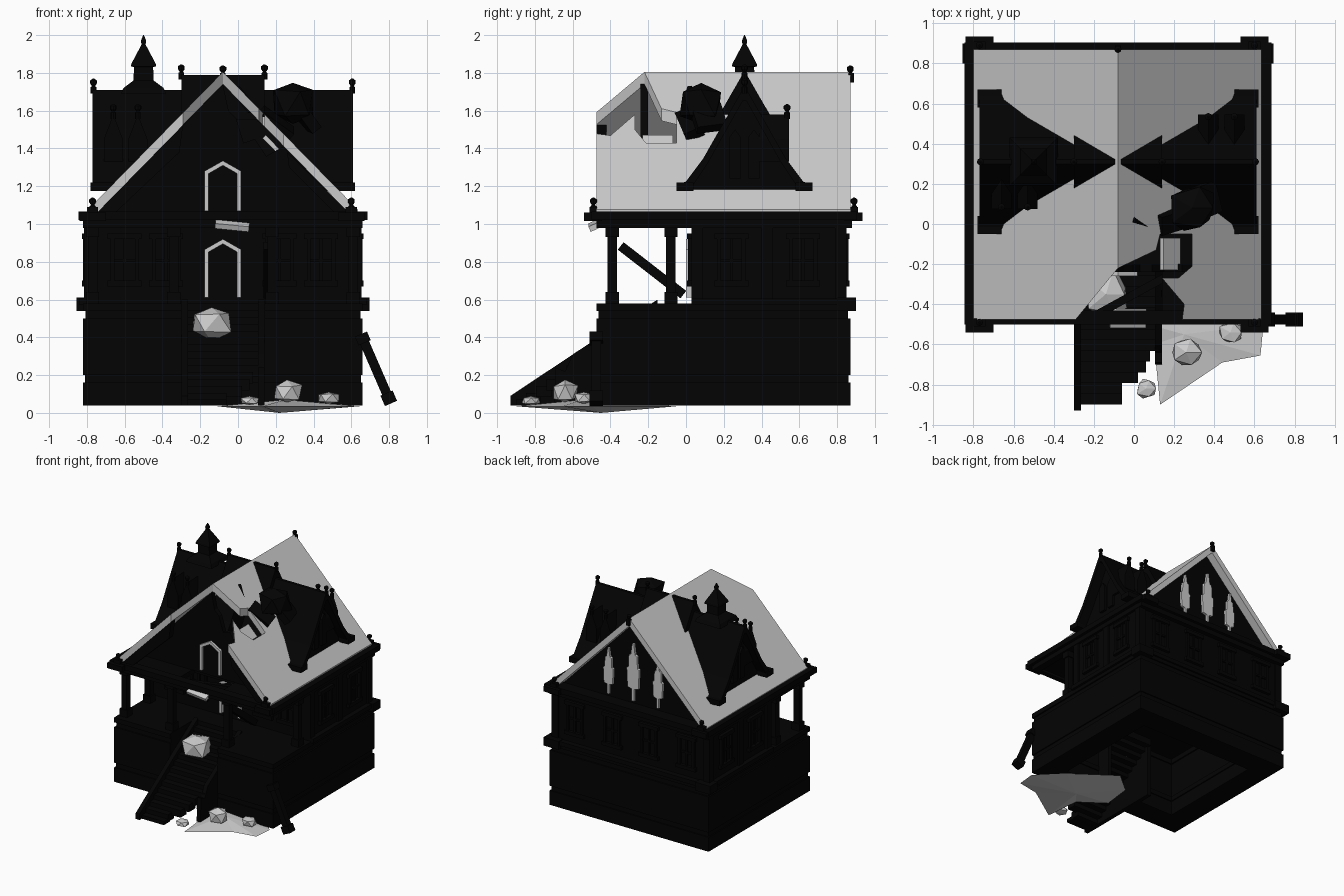
import bpy, bmesh, math, random
from mathutils import Vector, Matrix

if "Cube" in bpy.data.objects:
    bpy.data.objects.remove(bpy.data.objects["Cube"])
random.seed(4)
C, DY = -0.08, 0.31          # house centre line, dormer centre line
dark = bpy.data.materials.new("dark_timber")
dark.diffuse_color = (0.001, 0.001, 0.001, 1)
dark.use_nodes = True
dark.node_tree.nodes["Principled BSDF"].inputs["Base Color"].default_value = dark.diffuse_color

def finish(name, bm, mat=dark, mtx=None):
    bmesh.ops.recalc_face_normals(bm, faces=bm.faces)
    me = bpy.data.meshes.new(name)
    bm.to_mesh(me)
    bm.free()
    ob = bpy.data.objects.new(name, me)
    bpy.context.collection.objects.link(ob)
    if mat:
        me.materials.append(mat)
    if mtx:
        ob.matrix_world = mtx

def boxes(name, lst, mat=dark, mtx=None):
    """Each box is x0, x1, y0, y1, z0, z1."""
    bm = bmesh.new()
    for x0, x1, y0, y1, z0, z1 in lst:
        m = Matrix.Translation(((x0 + x1) / 2, (y0 + y1) / 2, (z0 + z1) / 2))
        bmesh.ops.create_cube(bm, size=1, matrix=m @ Matrix.Diagonal((x1 - x0, y1 - y0, z1 - z0, 1)))
    finish(name, bm, mat, mtx)

def slab(name, loc, a, b, c, rx=0, ry=0, rz=0, mat=dark):
    m = Matrix.Rotation(rz, 4, 'Z') @ Matrix.Rotation(ry, 4, 'Y') @ Matrix.Rotation(rx, 4, 'X')
    boxes(name, [(-a, a, -b, b, -c, c)], mat, Matrix.Translation(loc) @ m)

def skin(name, rings, mat=dark):
    bm = bmesh.new()
    rings = [[bm.verts.new(p) for p in r] for r in rings]
    bm.faces.new(rings[0])
    bm.faces.new(rings[-1])
    n = len(rings[0])
    for a, b in zip(rings, rings[1:]):
        for k in range(n):
            bm.faces.new((a[k], a[(k + 1) % n], b[(k + 1) % n], b[k]))
    finish(name, bm, mat)

def prism_x(name, pts, x0, x1, mat=dark):
    skin(name, [[(x, *p) for p in pts] for x in (x0, x1)], mat)

def prism_y(name, pts, y0, y1, mat=dark):
    skin(name, [[(x, y, z) for x, z in pts] for y in (y0, y1)], mat)

def lathe(name, prof, loc, n=8, turn=0.0):
    ang = [turn + 2 * math.pi * k / n for k in range(n)]
    skin(name, [[(loc[0] + r * math.cos(t), loc[1] + r * math.sin(t), loc[2] + z) for t in ang]
                for r, z in prof])

def finial(*loc):
    lathe("finial", [(.015, -.02), (.015, .015), (.008, .02), (.018, .035), (.018, .05), (.004, .06)], loc)

def rock(name, loc, size, mat=None):
    bm = bmesh.new()
    bmesh.ops.create_icosphere(bm, subdivisions=1, radius=1)
    for v in bm.verts:
        v.co = Vector(loc) + Vector(max(-.8, min(.8, c)) * 1.25 * random.uniform(.75, 1) * s
                                    for c, s in zip(v.co, size))
    finish(name, bm, mat)

# Stone base: hollow stacked courses with an opening for the stairs
t = .2
for z0, z1, d in [(.04, .16, 0), (.16, .20, .01), (.20, .50, 0), (.50, .54, .012), (.54, .58, 0)]:
    x0, x1, y0, y1 = -.82 + d, .66 - d, -.475 + d, .87 - d
    boxes("base_course", [(x0, x0 + t, y0, y1, z0, z1), (x1 - t, x1, y0, y1, z0, z1),
                          (x0 + t, x1 - t, y1 - t, y1, z0, z1),
                          (x0 + t, -.30, y0, y0 + t, z0, z1), (.14, x1 - t, y0, y0 + t, z0, z1)])
boxes("main_floor", [(-.8, .64, -.15, .85, .54, .58), (-.8, -.30, -.45, -.15, .54, .58),
                     (.14, .64, -.45, -.15, .54, .58)])
boxes("base_ledge", [(-.84, -.80, .03, .88, .57, .605), (.64, .68, .03, .88, .57, .605),
                     (-.84, .68, .84, .885, .57, .605)])
boxes("base_corner_blocks", [(x - .07, x + .07, .80, .90, .54, .61) for x in (-.785, .625)])

# Main storey walls with corner posts and framed windows
boxes("storey_walls", [(-.80, .64, .03, .07, .58, 1.0), (-.80, .64, .80, .84, .58, 1.0),
                       (-.80, -.76, .07, .80, .58, 1.0), (.60, .64, .07, .80, .58, 1.0)])
boxes("wall_posts", [(x - .03, x + .03, y - .03, y + .03, .58, 1.0)
                     for x in (-.785, .625) for y in (.06, .43, .82)])
frame = [(-.075, -.055, .70, .92, .02), (.055, .075, .70, .92, .02), (-.09, .09, .92, .95, .025),
         (-.09, .09, .67, .70, .025), (-.008, .008, .70, .92, .012), (-.055, .055, .80, .815, .012)]
for x, y in [(x, y) for x in (-.80, .64) for y in (.24, .62)]:
    boxes("side_window", [(x - d, x + d, y + a, y + b, z0, z1) for a, b, z0, z1, d in frame])
for x, y in [(x, .84) for x in (-.6, -.25, .09, .44)] + [(x, .03) for x in (-.6, -.38, .22, .44)]:
    boxes("window", [(x + a, x + b, y - d, y + d, z0, z1) for a, b, z0, z1, d in frame])

# Porch columns, one fallen, and a broken brace
col = [(-.025, .025, -.025, .025, 0, .40), (-.035, .035, -.035, .035, 0, .06),
       (-.035, .035, -.035, .035, .35, .40)]
for x, y in [(-.77, -.39), (-.34, -.39), (.18, -.39), (-.77, -.08), (.61, -.08)]:
    boxes("porch_column", col, dark, Matrix.Translation((x, y, .58)))
boxes("fallen_column", col, dark, Matrix.Translation((.81, -.475, .05)) @ Matrix.Rotation(-.41, 4, 'Y'))
slab("broken_brace", (.16, -.18, .755), .025, .21, .025, -.66)

# Eaves cornice, broken porch ceiling and corner blocks
for d, z0, z1 in [(0, .98, 1.02), (.025, 1.02, 1.065)]:
    boxes("eaves_cornice", [(-.82 - d, -.76, -.47, .88, z0, z1), (.60, .66 + d, -.47, .88, z0, z1),
                            (-.82 - d, .66 + d, .80, .88 + d, z0, z1),
                            (-.82 - d, .66 + d, -.475 - d, -.43, z0, z1)])
boxes("attic_floor", [(-.78, .62, -.2, .82, 1.0, 1.04), (-.78, -.26, -.45, -.2, 1.0, 1.04),
                      (.14, .62, -.45, -.2, 1.0, 1.04)])
for x, y in [(x, y) for x in (-.77, .60) for y in (-.49, .89)]:
    boxes("corner_block", [(x - .07, x + .07, y - .05, y + .045, 1.015, 1.06),
                           (x - .03, x + .03, y - .02, y + .02, 1.06, 1.09)])
    finial(x, y, 1.08)

# Main gable roof with the broken-open front
def roof_sheet(name, plan):
    skin(name, [[(x, y, 1.805 - 1.02 * abs(x - C) - h) for x, y in plan] for h in (0, .065)], None)

roof_sheet("roof_left", [(-.80, -.475), (-.80, .87), (C, .87), (C, -.22), (-.29, -.475)])
roof_sheet("roof_right", [(C, .87), (.635, .87), (.635, -.475), (.24, -.475), (.25, -.40), (.14, -.27),
                          (.22, -.27), (.29, -.21), (.29, -.05), (.13, -.05), (.11, -.13), (C, -.22)])
finial(C, .87, 1.78)
boxes("ridge_end", [(C - .015, C + .015, .86, .89, 1.75, 1.80)])

# Gable walls, front one ragged, back one with three lancets
prism_y("back_gable", [(-.76, 1.04), (.60, 1.04), (C, 1.74)], .77, .80)
prism_y("front_gable", [(-.76, 1.04), (.60, 1.04), (.24, 1.41), (.15, 1.36), (.09, 1.45), (.03, 1.43),
                        (-.01, 1.56), (-.05, 1.60), (C, 1.74)], -.24, -.20)
prism_y("verge_rafter", [(-.76, 1.05), (-.66, 1.05), (-.31, 1.38), (-.29, 1.53)], -.475, -.42)
prism_y("verge_rafter_right", [(.60, 1.05), (.52, 1.05), (.27, 1.30), (.26, 1.38)], -.475, -.42)
half = [(.012, 0), (.012, .10), (.05, .11), (.058, .27), (.042, .28), (.038, .38), (.02, .39), (.008, .48)]
for x, s in [(C, 1.0), (C - .23, .8), (C + .23, .8)]:
    prism_y("back_lancet", [(x + a * s, 1.09 + b * s) for a, b in half]
            + [(x - a * s, 1.09 + b * s) for a, b in half[::-1]], .79, .82, None)

# Pointed door surrounds
for z0, z1, y in [(.61, .92, 0), (1.07, 1.335, -.26)]:
    arch = [(.097, z0), (.097, z1 - .055), (0, z1), (-.097, z1 - .055), (-.097, z0),
            (-.075, z0), (-.075, z1 - .068), (0, z1 - .025), (.075, z1 - .068), (.075, z0)]
    prism_y("pointed_surround", [(C - a, z) for a, z in arch], y, y + .03, None)

# Cross dormers, turned half round for the left side
shell = [(.36, 1.175), (.36, 1.205), (.31, 1.225), (.22, 1.345), (.012, 1.71)]
inner = [(.005, 1.66), (.19, 1.33), (.27, 1.21), (.27, 1.175)]
pane = [(.02, 1.24), (.02, 1.46), (.05, 1.50), (.08, 1.46), (.08, 1.24)]

def both(h):
    return [(DY + a, z) for a, z in h] + [(DY - a, z) for a, z in h[::-1]]

for s in (1, -1):
    X = lambda d: C + s * d
    prism_x("dormer_body", both(shell), X(.05), X(.61))
    prism_x("dormer_ridge_end", both([(.02, 1.65), (.012, 1.71)]), X(.60), X(.69))
    prism_x("raised_ridge", both([(.15, 1.55), (.012, 1.79)]), X(0), X(.22))
    for t in (1, -1):
        prism_x("dormer_verge", [(DY + t * a, z) for a, z in shell + inner], X(.60), X(.69))
        prism_x("dormer_window", [(DY + t * a, z) for a, z in pane], X(.60), X(.63))
        slab("dormer_foot", (X(.64), DY + t * .315, 1.197), .06, .045, .022)
    finial(X(.22), DY, 1.785)
    finial(X(.685), DY, 1.71)
    # small lucarnes on one slope of each dormer
    for x in (X(.45), X(.58)):
        prism_y("lucarne", [(x - .05, 1.33), (x - .05, 1.45), (x, 1.58), (x + .05, 1.45), (x + .05, 1.33)],
                DY + s * .08, DY + s * .235)
        finial(x, DY + s * .225, 1.575)

# Roof turret
lathe("turret", [(.17, 1.69), (.15, 1.72), (.075, 1.76), (.072, 1.83), (.095, 1.835), (.09, 1.85),
                 (.045, 1.91), (.015, 1.95), (.02, 1.97), (.003, 2.0)], (-.5, DY, 0), 4, math.pi / 4)

# Collapsed roof chunk and splinters
rock("fallen_chimney", (.29, .08, 1.64), (.12, .12, .13), dark)
slab("splinter", (.20, .02, 1.53), .10, .05, .03, .5, .6, .3)
slab("splinter", (.36, .12, 1.56), .07, .08, .03, .2, .9, .4)
slab("splinter", (.03, -.01, 1.66), .08, .02, .02, 0, .8, -.6)
slab("fallen_joist", (.0, -.35, 1.02), .20, .02, .02, 0, .1, .5)
slab("roof_fragment", (.18, -.15, 1.42), .06, .08, .012, 0, .8, 0, None)
slab("ceiling_fragment", (-.03, -.47, 1.0), .09, .045, .015, .45, .1, 0, None)

# Front stairs with broken right side
n, steps = 14, []
for k in range(n):
    y0, z = -.90 + k * .75 / n, .07 + k * .51 / n
    x1 = (-.06, -.06, .02, .06, .08)[k] if k < 5 else .13
    steps.append((-.28, x1, y0, y0 + .08, max(.04, z - .06), z))
boxes("stair_treads", steps)
prism_x("left_stringer", [(-.93, .04), (-.93, .09), (-.47, .395), (-.15, .60), (-.15, .04)], -.30, -.265)
prism_x("right_stringer", [(-.70, .04), (-.69, .24), (-.64, .22), (-.60, .31), (-.15, .60), (-.15, .04)],
        .105, .14)

# Boulder on the stairs and rubble on the ground
rock("stair_boulder", (-.14, -.35, .475), (.12, .12, .10))
plan = [(.13, -.90), (.44, -.69), (.63, -.655), (.645, -.50), (.45, -.30), (.10, -.05), (-.08, -.2),
        (-.11, -.45), (.10, -.60)]
bm = bmesh.new()
rim = [bm.verts.new((x, y, .035)) for x, y in plan]
top, low = bm.verts.new((.25, -.55, .07)), bm.verts.new((.22, -.45, 0))
for a, b in zip(rim, rim[1:] + rim[:1]):
    bm.faces.new((a, b, top))
    bm.faces.new((b, a, low))
finish("rubble_mound", bm, None)
for p, r in [((.06, -.82, .065), (.05, .05, .03)), ((.26, -.64, .11), (.08, .07, .07)),
             ((.48, -.54, .08), (.06, .05, .04))]:
    rock("rubble_stone", p, r)
